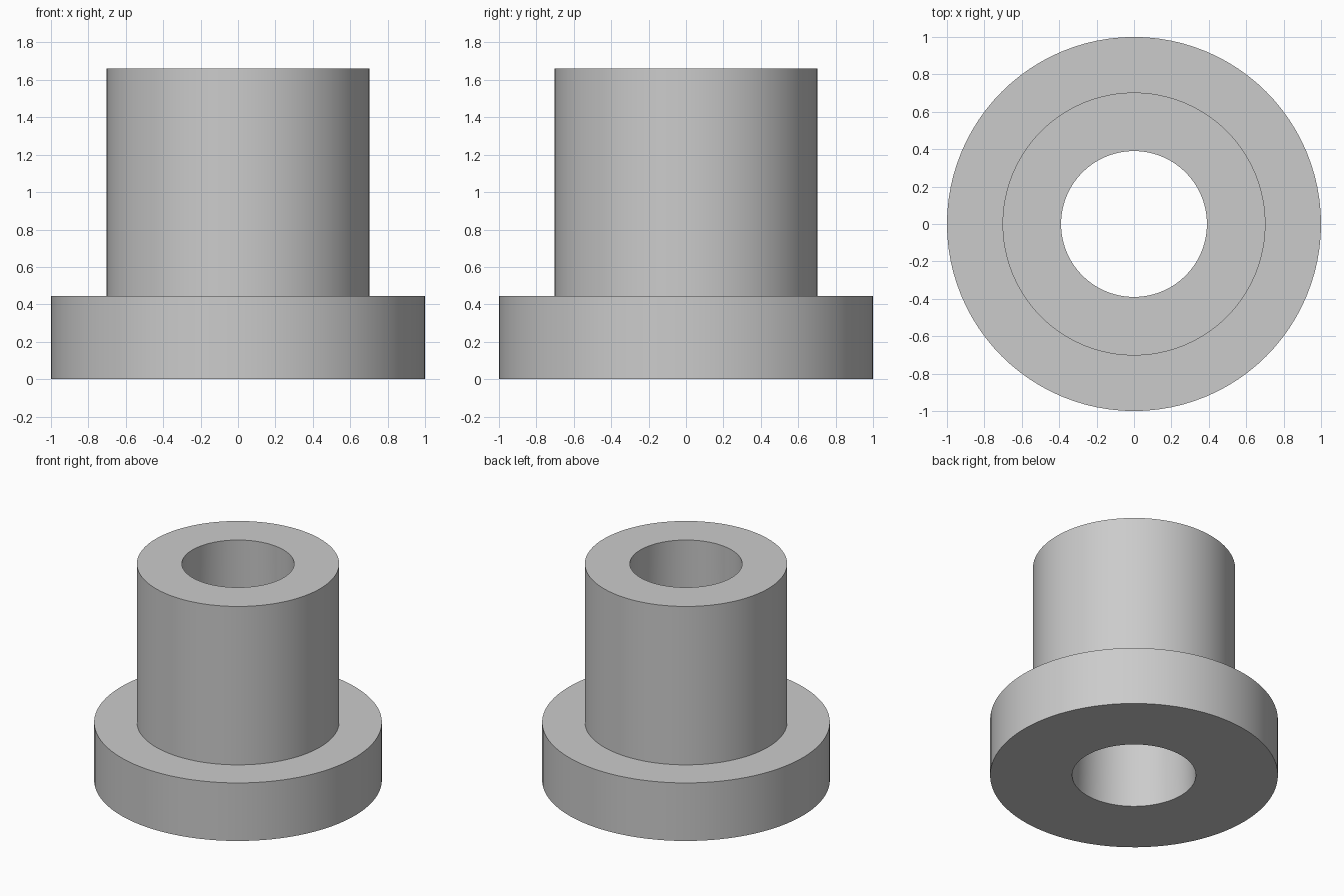
import bpy
import bmesh
import math

cube = bpy.data.objects.get("Cube")
if cube:
    bpy.data.objects.remove(cube, do_unlink=True)

SEGMENTS = 96

# Plain grey material
grey = bpy.data.materials.new("plain_grey")
grey.use_nodes = True
colour = (0.6, 0.6, 0.6, 1)
grey.diffuse_color = colour
grey.node_tree.nodes["Principled BSDF"].inputs["Base Color"].default_value = colour


def revolve(name, profile):
    """Spin a closed (radius, height) profile around z."""
    bm = bmesh.new()
    rings = []
    for radius, height in profile:
        rings.append([
            bm.verts.new((radius * math.cos(a), radius * math.sin(a), height))
            for a in (math.tau * i / SEGMENTS for i in range(SEGMENTS))
        ])
    for ring, following in zip(rings, rings[1:] + rings[:1]):
        for i in range(SEGMENTS):
            j = (i + 1) % SEGMENTS
            bm.faces.new((ring[i], ring[j], following[j], following[i]))
    bmesh.ops.recalc_face_normals(bm, faces=bm.faces)
    mesh = bpy.data.meshes.new(name)
    bm.to_mesh(mesh)
    bm.free()
    mesh.materials.append(grey)
    obj = bpy.data.objects.new(name, mesh)
    bpy.context.collection.objects.link(obj)
    bpy.ops.object.select_all(action="DESELECT")
    obj.select_set(True)
    bpy.context.view_layer.objects.active = obj
    bpy.ops.object.shade_smooth_by_angle(angle=math.radians(30))
    return obj


# Flange, sleeve and slightly tapered through bore in one solid
revolve("flanged_bushing", [
    (0.43, 0), (1, 0), (1, 0.445), (0.703, 0.445), (0.703, 1.66), (0.39, 1.66),
])
